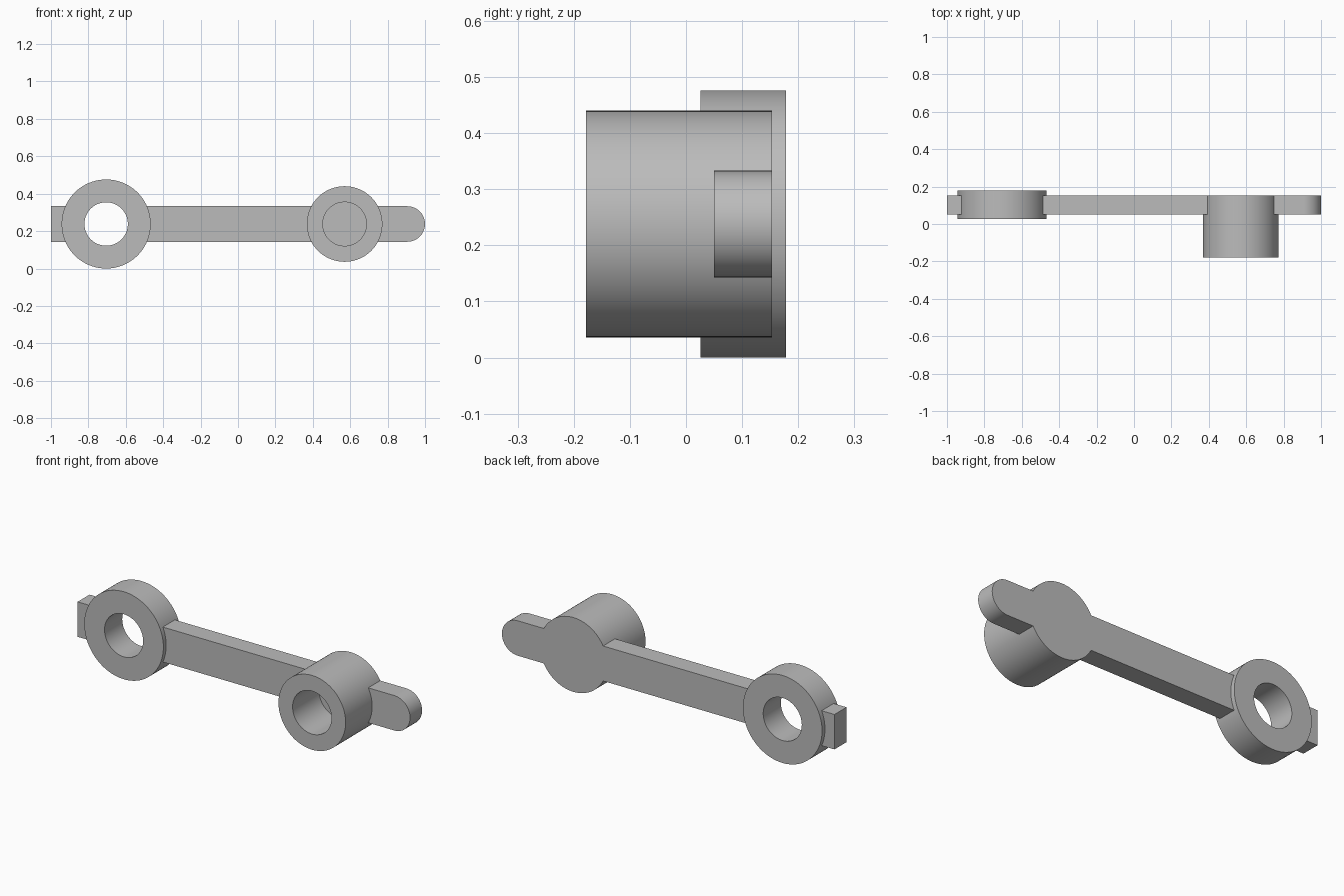
import bpy
import bmesh
from math import sin, cos, pi, radians
from mathutils import Vector

old = bpy.data.objects.get("Cube")
if old:
    bpy.data.objects.remove(old, do_unlink=True)

AXIS_Z = 0.238      # height of the shared centre line
RING_X, BOSS_X = -0.705, 0.57
BAR_FRONT, BAR_BACK = 0.05, 0.153

grey = bpy.data.materials.new("plain grey")
grey.use_nodes = True
colour = (0.5, 0.5, 0.5, 1)
grey.diffuse_color = colour
grey.node_tree.nodes["Principled BSDF"].inputs["Base Color"].default_value = colour


def arc(x, radius, start, end, steps):
    """Points on an arc in the xz plane, centred on the axis height."""
    angles = [start + (end - start) * i / steps for i in range(steps + 1)]
    return [(x + radius * cos(a), AXIS_Z + radius * sin(a)) for a in angles]


def prism(name, outline, y0, y1):
    """Extrude an xz outline from y0 to y1."""
    bm = bmesh.new()
    face = bm.faces.new([bm.verts.new((x, y0, z)) for x, z in outline])
    extruded = bmesh.ops.extrude_face_region(bm, geom=[face])["geom"]
    moved = [g for g in extruded if isinstance(g, bmesh.types.BMVert)]
    bmesh.ops.translate(bm, verts=moved, vec=Vector((0, y1 - y0, 0)))
    bmesh.ops.recalc_face_normals(bm, faces=bm.faces)
    mesh = bpy.data.meshes.new(name)
    bm.to_mesh(mesh)
    bm.free()
    mesh.materials.append(grey)
    obj = bpy.data.objects.new(name, mesh)
    bpy.context.collection.objects.link(obj)
    return obj


def cylinder(name, x, radius, y0, y1):
    return prism(name, arc(x, radius, 0, 2 * pi, 96)[:-1], y0, y1)


def combine(target, tool, operation):
    """Apply a boolean and remove the tool object."""
    tool.hide_render = True
    mod = target.modifiers.new(tool.name, "BOOLEAN")
    mod.operation = operation
    mod.solver = "EXACT"
    mod.object = tool
    bpy.context.view_layer.objects.active = target
    bpy.ops.object.modifier_apply(modifier=mod.name)
    bpy.data.objects.remove(tool, do_unlink=True)


# Bar with a square left end and a rounded right end
half = 0.095
outline = [(-1, AXIS_Z + half), (-1, AXIS_Z - half)]
outline += arc(1 - half, half, -pi / 2, pi / 2, 32)
link = prism("link_arm", outline, BAR_FRONT, BAR_BACK)

# Thick ring and long boss joined to the bar
combine(link, cylinder("ring", RING_X, 0.238, 0.026, 0.178), "UNION")
combine(link, cylinder("boss", BOSS_X, 0.202, -0.178, BAR_BACK), "UNION")

# Through hole in the ring, blind socket in the boss
combine(link, cylinder("ring_hole", RING_X, 0.116, -0.3, 0.3), "DIFFERENCE")
combine(link, cylinder("boss_socket", BOSS_X, 0.117, -0.3, BAR_FRONT), "DIFFERENCE")

# Smooth round walls with crisp rims
bpy.ops.object.select_all(action="DESELECT")
link.select_set(True)
bpy.context.view_layer.objects.active = link
bpy.ops.object.shade_smooth_by_angle(angle=radians(30))
